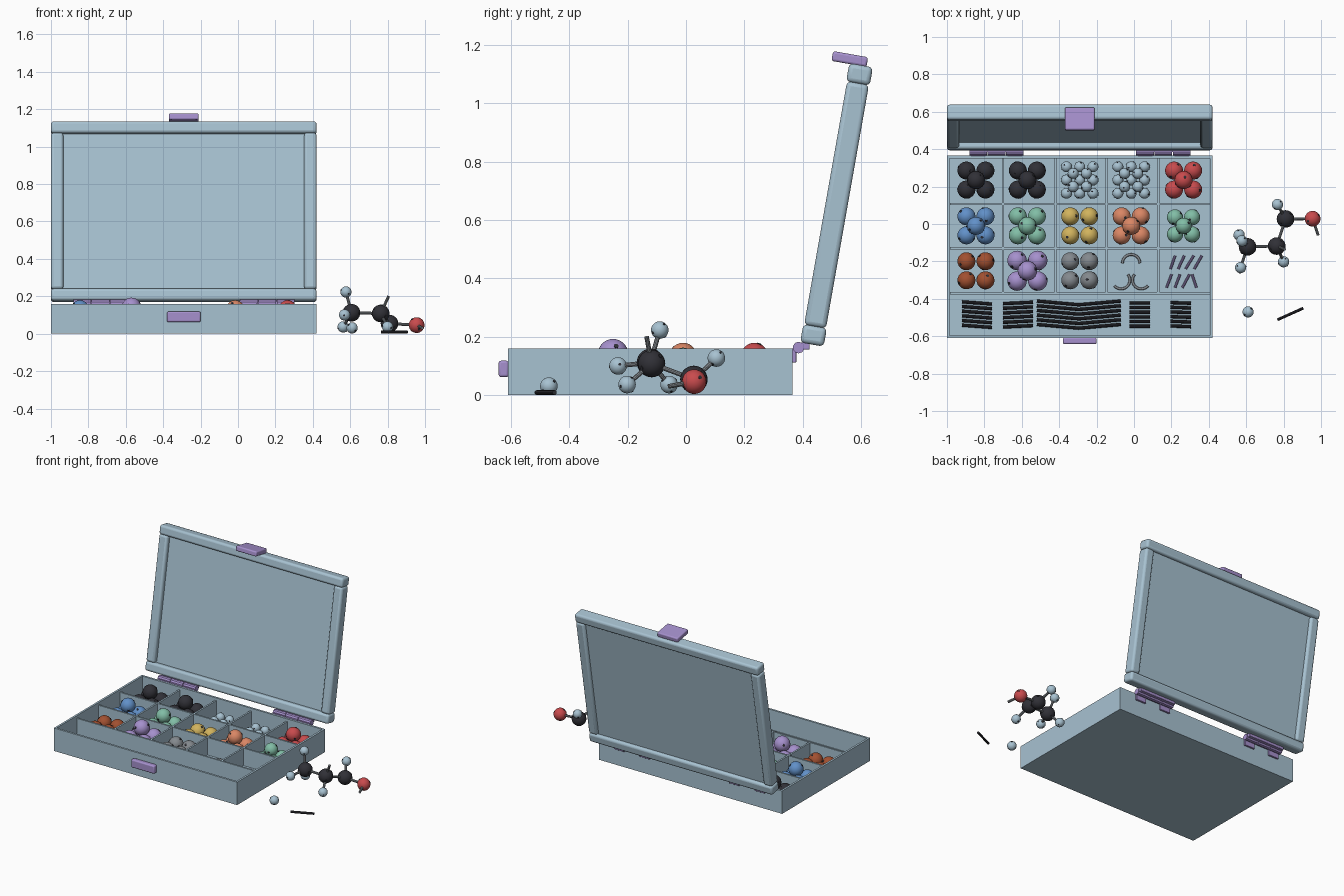
import bpy, bmesh, random
from math import radians, cos, sin, pi
from mathutils import Matrix, Vector, Quaternion

random.seed(4)
cube = bpy.data.objects.get("Cube")
if cube:
    bpy.data.objects.remove(cube, do_unlink=True)


def material(name, r, g, b):
    m = bpy.data.materials.new(name)
    m.use_nodes = True
    m.diffuse_color = (r, g, b, 1)
    m.node_tree.nodes["Principled BSDF"].inputs["Base Color"].default_value = (r, g, b, 1)
    return m


PALE = material("pale_blue", .39, .54, .64)
PURPLE = material("purple", .38, .28, .61)
BLACK = material("charcoal", .03, .03, .038)
RED = material("red", .58, .07, .075)
BLUE = material("blue", .12, .28, .58)
GREEN = material("green", .22, .51, .38)
YELLOW = material("yellow", .64, .45, .11)
ORANGE = material("orange", .70, .24, .13)
BROWN = material("brown", .36, .08, .03)
GREY = material("grey", .23, .25, .27)


def finish(name, bm, *mats):
    mesh = bpy.data.meshes.new(name)
    bm.to_mesh(mesh)
    bm.free()
    for m in mats:
        mesh.materials.append(m)
    ob = bpy.data.objects.new(name, mesh)
    bpy.context.collection.objects.link(ob)
    return ob


def box(name, center, size, mat, bevel=0, frame=Matrix()):
    bm = bmesh.new()
    bmesh.ops.create_cube(bm, size=1, matrix=Matrix.Translation(center) @ Matrix.Diagonal((*size, 1)))
    ob = finish(name, bm, mat)
    ob.matrix_world = frame
    if bevel:
        mod = ob.modifiers.new("soft_edges", "BEVEL")
        mod.width, mod.segments = bevel, 3
        bpy.ops.object.select_all(action="DESELECT")
        ob.select_set(True)
        bpy.context.view_layer.objects.active = ob
        bpy.ops.object.shade_smooth_by_angle()
    return ob


def rod(bm, a, b, r):
    a, b = Vector(a), Vector(b)
    d = b - a
    m = Matrix.Translation((a + b) / 2) @ d.to_track_quat("Z", "Y").to_matrix().to_4x4()
    bmesh.ops.create_cone(bm, cap_ends=True, segments=10, radius1=r, radius2=r, depth=d.length, matrix=m)


def ball(bm, center, r):
    # ball with dark peg holes shown as thin discs in slot 1
    verts = bmesh.ops.create_uvsphere(bm, u_segments=24, v_segments=14, radius=r,
                                      matrix=Matrix.Translation(center))["verts"]
    for f in {f for v in verts for f in v.link_faces}:
        f.smooth = True
    turn = Quaternion((random.random(), random.random(), random.random()), random.uniform(0, 2 * pi))
    for d in ((1, 1, 1), (-1, -1, 1), (-1, 1, -1), (1, -1, -1)):
        n = turn @ Vector(d).normalized()
        m = Matrix.Translation(Vector(center) + n * (r - .001)) @ n.to_track_quat("Z", "Y").to_matrix().to_4x4()
        disc = bmesh.ops.create_cone(bm, cap_ends=True, segments=10, radius1=r * .16, radius2=r * .16,
                                     depth=.004, matrix=m)["verts"]
        for f in {f for v in disc for f in v.link_faces}:
            f.material_index = 1


# Tray: one hollowed block
CX, WIDTH, FRONT, BACK, TOP, FLOOR = -.29, 1.42, -.61, .365, .16, .02
bm = bmesh.new()
bmesh.ops.create_cube(bm, size=1, matrix=Matrix.Translation((CX, (FRONT + BACK) / 2, TOP / 2))
                      @ Matrix.Diagonal((WIDTH, BACK - FRONT, TOP, 1)))
lid_face = max(bm.faces, key=lambda f: f.calc_center_median().z)
bmesh.ops.inset_region(bm, faces=[lid_face], thickness=.02)
well = bmesh.ops.extrude_discrete_faces(bm, faces=[lid_face])["faces"][0]
bmesh.ops.translate(bm, verts=well.verts, vec=(0, 0, FLOOR - TOP))
bmesh.ops.recalc_face_normals(bm, faces=bm.faces)
finish("tray", bm, PALE)

# Dividers
for i, y in enumerate((.107, -.13, -.37)):
    box(f"row_divider_{i}", (CX, y, .08), (WIDTH - .03, .012, .124), PALE)
for i, x in enumerate((-.70, -.42, -.147, .13)):
    box(f"column_divider_{i}", (x, -.01, .0795), (.012, .73, .123), PALE)

# Lid: bevelled frame around a thin panel, leaning back
LEAN = Matrix.Translation((CX, .437, .205)) @ Matrix.Rotation(radians(-10), 4, "X")
SPAN = .908
for name, z in (("lid_bottom_rail", 0), ("lid_top_rail", SPAN)):
    box(name, (0, 0, z), (WIDTH, .082, .064), PALE, .015, LEAN)
for name, side in (("lid_right_rail", -1), ("lid_left_rail", 1)):
    box(name, (side * (WIDTH / 2 - .033), 0, SPAN / 2), (.066, .076, SPAN - .06), PALE, .015, LEAN)
box("lid_panel", (0, .005, SPAN / 2), (WIDTH - .1, .025, SPAN - .03), PALE, 0, LEAN)
box("lid_clasp", (0, -.042, SPAN + .046), (.16, .122, .034), PURPLE, .008, LEAN)
box("front_latch", (CX, -.625, .09), (.18, .034, .056), PURPLE, .008)

# Hinges: three knuckles, tray leaves and a lid leaf
for side, hx in (("right", -.735), ("left", .157)):
    bm = bmesh.new()
    for k in (-1, 0, 1):
        x = hx + k * .098
        rod(bm, (x - .047, .386, .163), (x + .047, .386, .163), .02)
    finish(f"{side}_hinge_knuckles", bm, PURPLE)
    for k in (-1, 1):
        box(f"{side}_hinge_tray_leaf", (hx + k * .098, .371, .137), (.08, .014, .05), PURPLE, .003)
    box(f"{side}_hinge_lid_leaf", (hx, .404, .168), (.28, .04, .024), PURPLE, .004)

# Balls sorted into compartments
COLS = (-.845, -.57, -.29, -.015, .265)
ROWS = (.235, -.01, -.25)
LARGE = {
    (0, 0): ("black", BLACK, True), (0, 1): ("second_black", BLACK, True), (0, 4): ("red", RED, True),
    (1, 0): ("blue", BLUE, True), (1, 1): ("green", GREEN, True), (1, 2): ("yellow", YELLOW, False),
    (1, 3): ("orange", ORANGE, True), (1, 4): ("second_green", GREEN, True),
    (2, 0): ("brown", BROWN, False), (2, 1): ("purple", PURPLE, True), (2, 2): ("grey", GREY, False),
}
for (row, col), (name, mat, stacked) in LARGE.items():
    r = {"purple": .052, "second_green": .043}.get(name, .048)
    bm = bmesh.new()
    for sx in (-1, 1):
        for sy in (-1, 1):
            ball(bm, (COLS[col] + sx * r * 1.06, ROWS[row] + sy * r * 1.06, FLOOR + r), r)
    if stacked:
        ball(bm, (COLS[col], ROWS[row], FLOOR + r * 2.32), r)
    finish(f"{name}_balls", bm, mat, BLACK)
for col in (2, 3):
    bm = bmesh.new()
    r, step = .029, .071
    for i in range(3):
        for j in range(3):
            ball(bm, (COLS[col] + (i - 1) * step, ROWS[0] + (j - 1) * step, FLOOR + r), r)
    for sx in (-.5, .5):
        for sy in (-.5, .5):
            ball(bm, (COLS[col] + sx * step, ROWS[0] + sy * step, FLOOR + r * 2.05), r)
    finish(f"small_pale_balls_{col}", bm, PALE, BLACK)

# Curved links
for i, (dx, dy, start) in enumerate(((0, .04, 0), (-.054, -.05, -140), (.054, -.05, 140))):
    curve = bpy.data.curves.new("curved_link", "CURVE")
    curve.dimensions, curve.bevel_depth, curve.bevel_resolution = "3D", .007, 2
    curve.use_fill_caps = True
    line = curve.splines.new("POLY")
    line.points.add(14)
    for k, p in enumerate(line.points):
        a = radians(start + 180 * k / 14)
        p.co = (COLS[3] + dx + .047 * cos(a), ROWS[2] + dy + .047 * sin(a), FLOOR + .009, 1)
    curve.materials.append(GREY)
    bpy.context.collection.objects.link(bpy.data.objects.new(f"curved_link_{i}", curve))

# Short purple pegs
bm = bmesh.new()
for k in range(8):
    x = COLS[4] + (k % 4 - 1.5) * .045 + (.01 if k < 4 else -.01)
    y = ROWS[2] + (.045 if k < 4 else -.055)
    lean = random.uniform(.008, .022) * (-1 if k == 7 else 1)
    rod(bm, (x - lean, y - .036, FLOOR + .008), (x + lean, y + .036, FLOOR + .008), .007)
finish("short_pegs", bm, PURPLE)

# Bundles of long sticks in the front compartment
for i, (x, length, tilt) in enumerate(((-.84, .16, -.012), (-.62, .16, .008), (-.407, .225, -.02),
                                       (-.183, .225, .02), (.03, .11, 0), (.25, .11, -.004))):
    bm = bmesh.new()
    for k in range(6):
        y = -.422 - k * .025
        rod(bm, (x - length / 2, y - tilt / 2, .03), (x + length / 2, y + tilt / 2, .03), .009)
    finish(f"stick_bundle_{i}", bm, BLACK)

# Assembled ball-and-stick piece beside the tray
A, B, C, D = (.607, -.122, .112), (.763, -.118, .108), (.81, .027, .054), (.955, .028, .046)
bm = bmesh.new()
for p in (A, B, C):
    ball(bm, p, .047)
finish("assembled_black_balls", bm, BLACK, BLACK)
bm = bmesh.new()
ball(bm, D, .042)
finish("assembled_red_ball", bm, RED, BLACK)
TIPS = ((A, (.577, -.09, .223)), (A, (.57, -.233, .10)), (A, (.562, -.058, .036)),
        (B, (.80, -.202, .036)), (C, (.767, .104, .127)))
bm = bmesh.new()
for _, tip in TIPS:
    ball(bm, tip, .03)
finish("assembled_pale_balls", bm, PALE, BLACK)
bm = bmesh.new()
for a, b in TIPS + ((A, B), (B, C), (C, D), (B, (.805, -.135, .2)), (D, (.985, -.06, .03))):
    rod(bm, a, b, .008)
finish("assembled_rods", bm, GREY)

# Loose pieces on the table
bm = bmesh.new()
ball(bm, (.61, -.47, .031), .03)
finish("loose_ball", bm, PALE, BLACK)
bm = bmesh.new()
rod(bm, (.767, -.512, .009), (.905, -.45, .009), .008)
finish("loose_rod", bm, BLACK)
